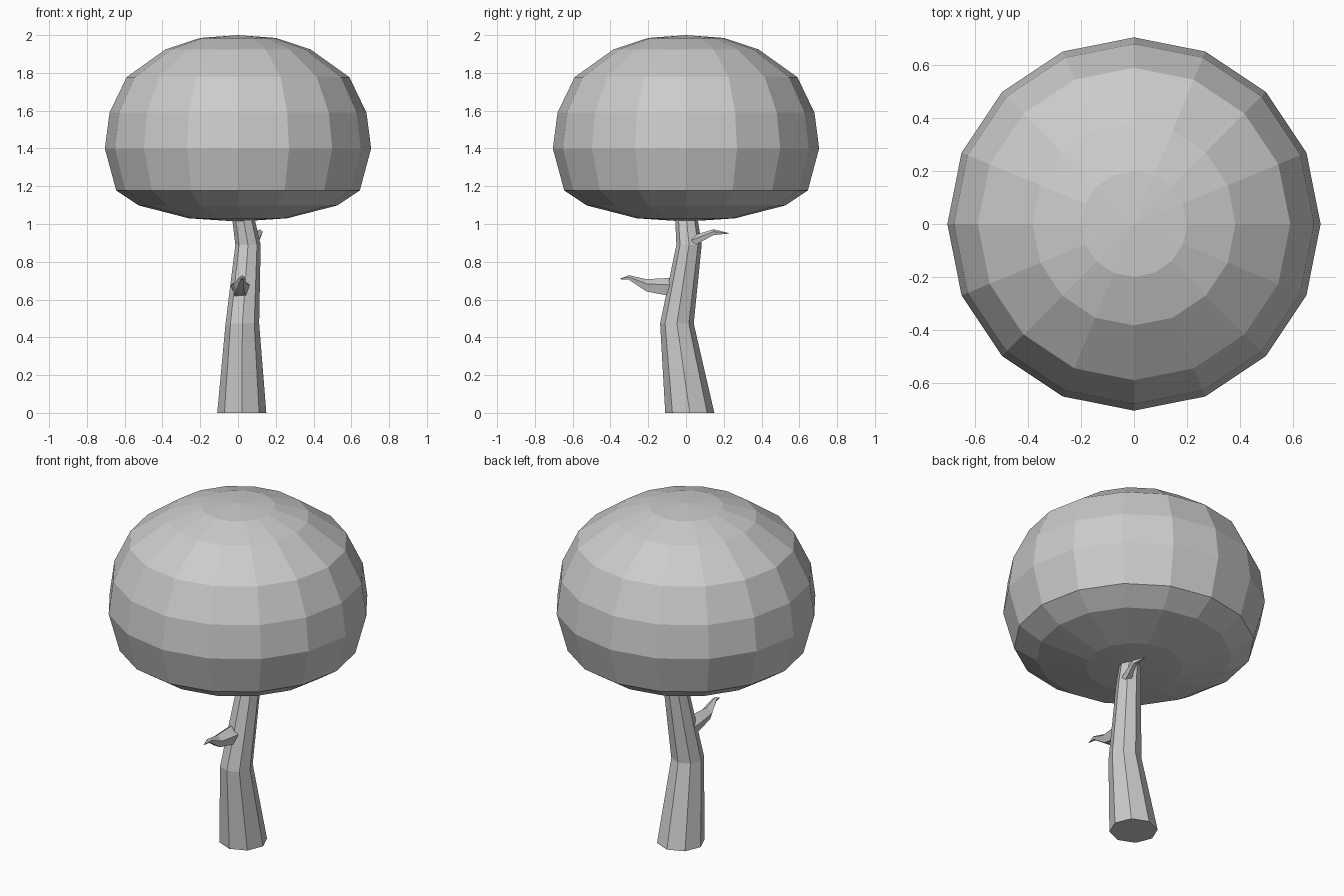
import bpy, bmesh, math
from mathutils import Vector

if "Cube" in bpy.data.objects:
    bpy.data.objects.remove(bpy.data.objects["Cube"])


def loft(name, rings, sides, axis="Z", phase=0.0):
    """Flat-faced tube through rings (x, y, z, radius); radius 0 makes a point."""
    bm = bmesh.new()
    loops = []
    for x, y, z, r in rings:
        c = Vector((x, y, z))
        if r == 0:
            loops.append([bm.verts.new(c)])
            continue
        loop = []
        for i in range(sides):
            a = phase + 2 * math.pi * i / sides
            u, v = r * math.cos(a), r * math.sin(a)
            loop.append(bm.verts.new(c + Vector((u, v, 0) if axis == "Z" else (u, 0, v))))
        loops.append(loop)
    for a, b in zip(loops, loops[1:]):
        for i in range(sides):
            j = (i + 1) % sides
            if len(a) == 1:
                bm.faces.new((a[0], b[j], b[i]))
            elif len(b) == 1:
                bm.faces.new((a[i], a[j], b[0]))
            else:
                bm.faces.new((a[i], a[j], b[j], b[i]))
    for end in (loops[0], loops[-1]):
        if len(end) > 1:
            bm.faces.new(end)
    bmesh.ops.recalc_face_normals(bm, faces=bm.faces)
    mesh = bpy.data.meshes.new(name)
    bm.to_mesh(mesh)
    bm.free()
    obj = bpy.data.objects.new(name, mesh)
    bpy.context.collection.objects.link(obj)
    return obj


# Rounded leaf crown
profile = [(0, 1.013), (0.26, 1.03), (0.525, 1.098), (0.645, 1.178), (0.705, 1.4),
           (0.68, 1.59), (0.59, 1.777), (0.383, 1.925), (0.2, 1.985), (0, 2.0)]
loft("crown", [(0, 0, z, r) for r, z in profile], 16)

# Bent eight-sided trunk
loft("trunk", [(0.02, 0.02, 0, 0.13), (0.023, -0.048, 0.473, 0.089),
               (0.053, 0.016, 0.89, 0.067), (0.03, 0.003, 1.02, 0.06),
               (0.02, 0.0, 1.07, 0.058)], 8)

# Front branch
loft("front_branch", [(0.01, -0.03, 0.66, 0.052), (0.012, -0.09, 0.662, 0.052),
                      (0.01, -0.21, 0.672, 0.036), (0.022, -0.303, 0.716, 0.013),
                      (0.022, -0.355, 0.708, 0)], 5, "Y", math.pi / 2)

# Back branch
loft("back_branch", [(0.08, 0.03, 0.905, 0.032), (0.09, 0.065, 0.92, 0.028),
                     (0.115, 0.146, 0.955, 0.017), (0.11, 0.233, 0.95, 0)],
     5, "Y", math.pi / 2)
